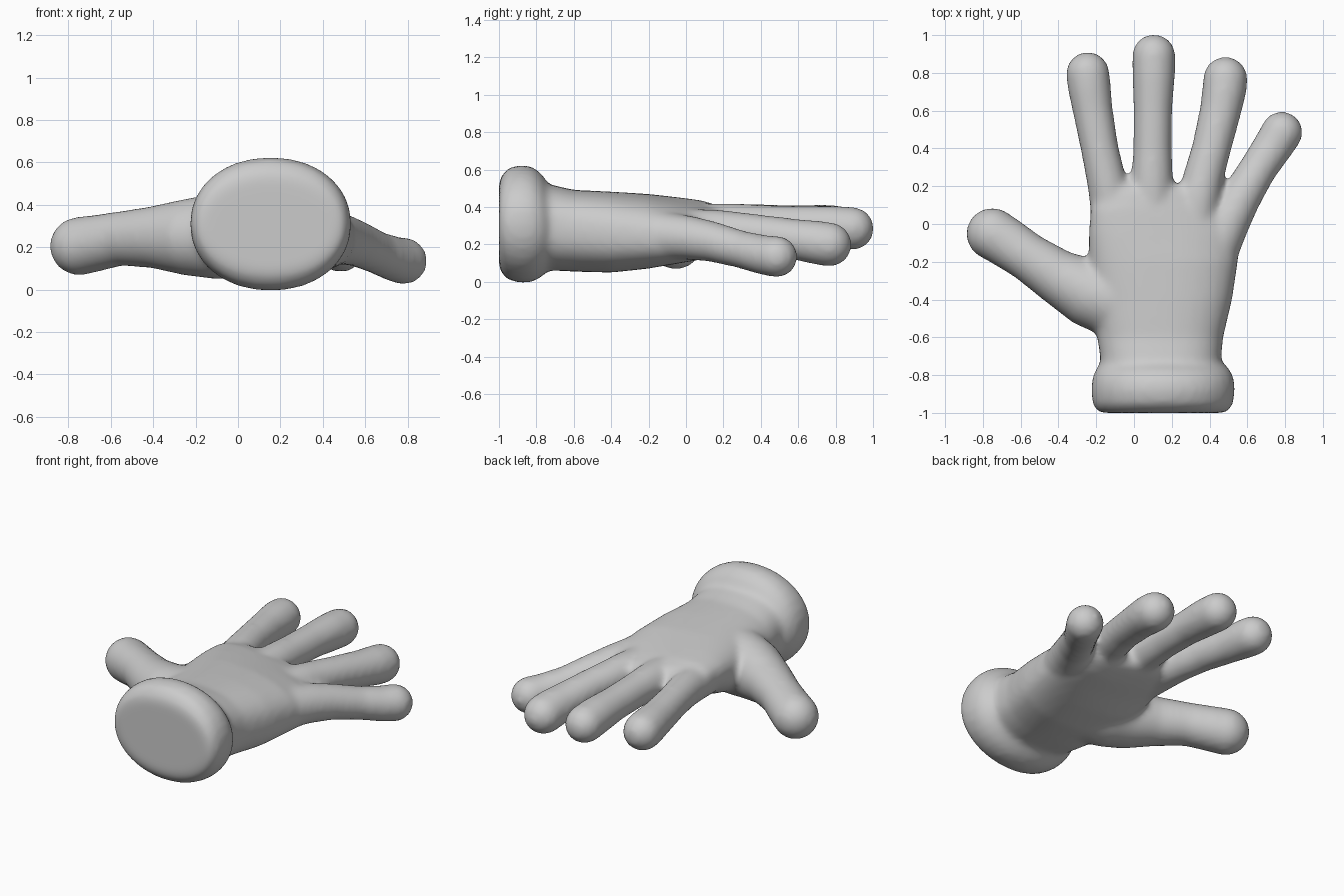
import bpy, bmesh, math
from mathutils import Vector

SIDES = 32
bm = bmesh.new()


def spow(v, p):
    return math.copysign(abs(v) ** p, v)


def loft(rings):
    """Closed skin through a list of rings of points."""
    loops = [[bm.verts.new(p) for p in ring] for ring in rings]
    for a, b in zip(loops, loops[1:]):
        for i in range(SIDES):
            j = (i + 1) % SIDES
            bm.faces.new((a[i], a[j], b[j], b[i]))
    bm.faces.new(loops[0][::-1])
    bm.faces.new(loops[-1])


def ring(centre, side, up, power=1.0):
    out = []
    for i in range(SIDES):
        t = 2 * math.pi * i / SIDES
        out.append(centre + side * spow(math.cos(t), power) + up * spow(math.sin(t), power))
    return out


def body(sections, power):
    """Sections across y: y, x left, x right, z bottom, z top, sideways tilt."""
    rings = []
    for y, x0, x1, z0, z1, tilt in sections:
        rx, rz = (x1 - x0) / 2, (z1 - z0) / 2
        rings.append(ring(Vector(((x0 + x1) / 2, y, (z0 + z1) / 2)),
                          Vector((rx, 0, rx * tilt)), Vector((0, 0, rz)), power))
    loft(rings)


def finger(path):
    """Tube through x, y, z, radius, closed with a round tip."""
    pts = [Vector(p[:3]) for p in path]
    rad = [p[3] for p in path]
    rings = []
    for i, p in enumerate(pts):
        d = (pts[min(i + 1, len(pts) - 1)] - pts[max(i - 1, 0)]).normalized()
        side = d.cross(Vector((0, 0, 1))).normalized()
        up = side.cross(d)
        rings.append(ring(p, side * rad[i], up * rad[i]))
    for k in range(1, 8):
        a = math.radians(12 * k)
        r = rad[-1] * math.cos(a)
        rings.append(ring(pts[-1] + d * rad[-1] * math.sin(a), side * r, up * r))
    loft(rings)


# rolled cuff
body([(-1.0, -0.175, 0.48, 0.085, 0.53, 0),
      (-0.985, -0.2, 0.505, 0.045, 0.57, 0),
      (-0.95, -0.22, 0.525, 0.01, 0.61, 0),
      (-0.88, -0.227, 0.535, -0.006, 0.626, 0),
      (-0.82, -0.222, 0.53, 0.0, 0.615, 0),
      (-0.775, -0.205, 0.51, 0.025, 0.58, 0),
      (-0.735, -0.18, 0.475, 0.06, 0.525, 0)], 0.95)

# wrist and palm
body([(-0.8, -0.175, 0.455, 0.07, 0.53, 0),
      (-0.7, -0.18, 0.463, 0.06, 0.515, 0),
      (-0.6, -0.195, 0.472, 0.055, 0.492, 0),
      (-0.4, -0.22, 0.52, 0.05, 0.482, -0.03),
      (-0.2, -0.24, 0.55, 0.075, 0.466, -0.07),
      (-0.05, -0.24, 0.565, 0.11, 0.44, -0.13),
      (0.08, -0.23, 0.535, 0.14, 0.415, -0.17),
      (0.17, -0.19, 0.48, 0.17, 0.39, -0.17),
      (0.21, -0.15, 0.42, 0.2, 0.36, -0.17)], 0.82)

# four fingers
finger([(-0.11, -0.05, 0.30, 0.11), (-0.13, 0.15, 0.31, 0.108), (-0.15, 0.25, 0.315, 0.104),
        (-0.182, 0.4, 0.315, 0.10), (-0.218, 0.6, 0.305, 0.106), (-0.236, 0.72, 0.30, 0.114),
        (-0.245, 0.795, 0.295, 0.116)])
finger([(0.095, -0.05, 0.29, 0.12), (0.095, 0.15, 0.305, 0.115), (0.096, 0.25, 0.31, 0.11),
        (0.098, 0.4, 0.31, 0.102), (0.1, 0.6, 0.305, 0.102), (0.104, 0.78, 0.295, 0.113),
        (0.105, 0.89, 0.285, 0.115)])
finger([(0.31, -0.05, 0.27, 0.12), (0.345, 0.15, 0.275, 0.113), (0.368, 0.25, 0.27, 0.107),
        (0.41, 0.4, 0.255, 0.104), (0.458, 0.6, 0.225, 0.11), (0.477, 0.7, 0.21, 0.117),
        (0.484, 0.768, 0.2, 0.118)])
finger([(0.42, -0.15, 0.25, 0.13), (0.5, 0.02, 0.235, 0.118), (0.565, 0.14, 0.215, 0.108),
        (0.655, 0.29, 0.175, 0.1), (0.735, 0.41, 0.145, 0.106), (0.782, 0.485, 0.135, 0.111)])

# thumb, widening into the base of the palm
finger([(0.02, -0.42, 0.255, 0.2), (-0.12, -0.40, 0.25, 0.2), (-0.25, -0.36, 0.247, 0.18),
        (-0.41, -0.275, 0.247, 0.145), (-0.56, -0.175, 0.24, 0.128),
        (-0.68, -0.095, 0.217, 0.134), (-0.75, -0.052, 0.205, 0.138)])

bmesh.ops.recalc_face_normals(bm, faces=bm.faces)
mesh = bpy.data.meshes.new("gloved_hand")
bm.to_mesh(mesh)
bm.free()
mesh.shade_smooth()
hand = bpy.data.objects.new("gloved_hand", mesh)
bpy.context.collection.objects.link(hand)

# fuse all parts into one soft skin
fuse = hand.modifiers.new("fuse", 'REMESH')
fuse.mode = 'VOXEL'
fuse.voxel_size = 0.018
fuse.use_smooth_shade = True
soft = hand.modifiers.new("soften", 'SMOOTH')
soft.factor = 0.5
soft.iterations = 12

grey = bpy.data.materials.new("light_grey")
grey.diffuse_color = (0.6, 0.6, 0.6, 1)
mesh.materials.append(grey)
